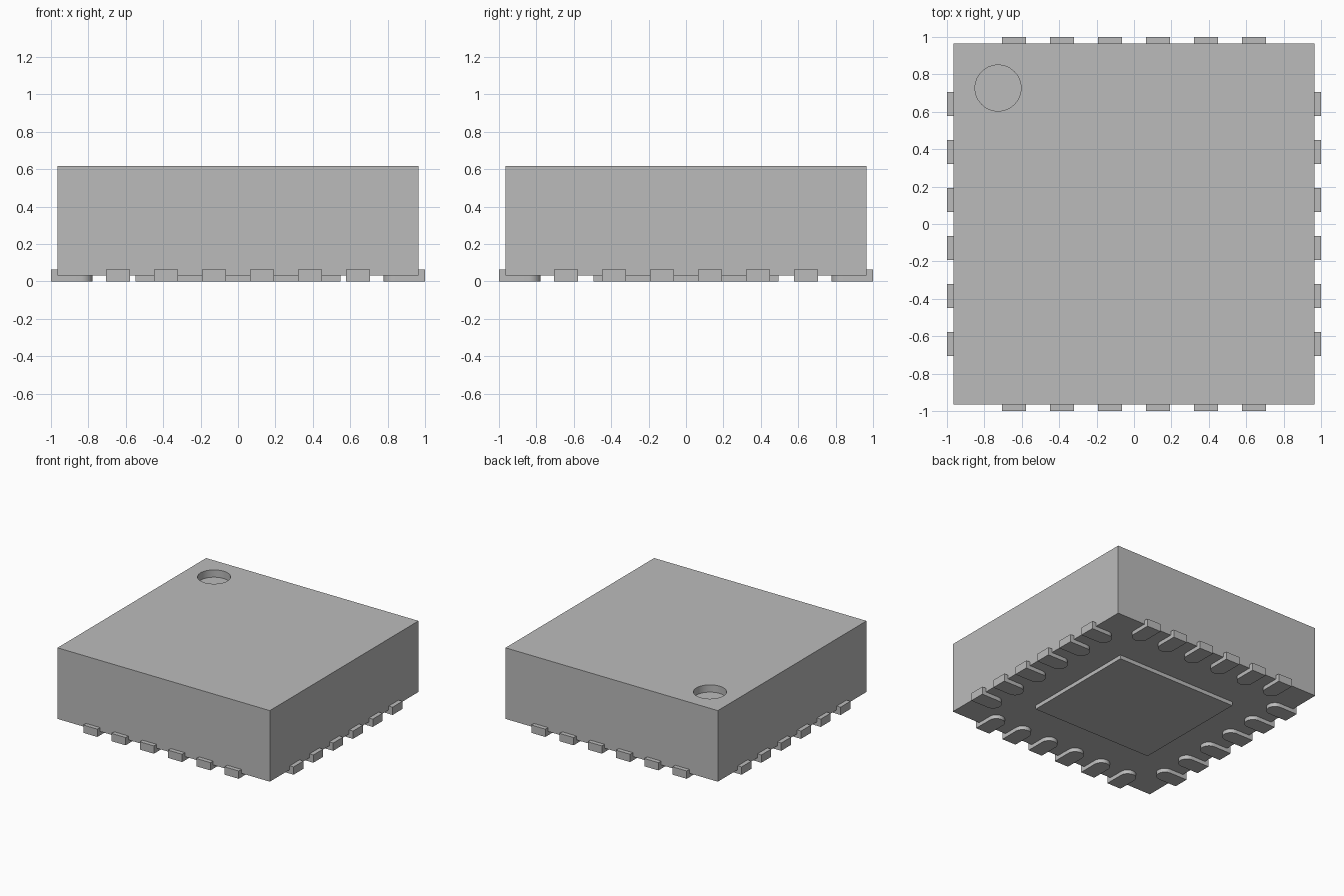
import bpy
import bmesh
from math import pi, sin, cos
from mathutils import Matrix

cube = bpy.data.objects.get("Cube")
if cube:
    bpy.data.objects.remove(cube, do_unlink=True)

HALF = 0.965            # half width of the body
BASE, TOP = 0.032, 0.616
PAD_W, PAD_TOP, PITCH = 0.128, 0.064, 0.257
PAD_INNER = 0.777       # distance of the rounded pad ends from the centre

grey = bpy.data.materials.new("plain grey")
grey.use_nodes = True
colour = (0.5, 0.5, 0.5, 1)
grey.diffuse_color = colour
grey.node_tree.nodes["Principled BSDF"].inputs["Base Color"].default_value = colour


def add_object(name, bm):
    bmesh.ops.recalc_face_normals(bm, faces=bm.faces)
    mesh = bpy.data.meshes.new(name)
    bm.to_mesh(mesh)
    bm.free()
    mesh.materials.append(grey)
    obj = bpy.data.objects.new(name, mesh)
    bpy.context.collection.objects.link(obj)
    return obj


def box(name, half_x, half_y, z0, z1):
    bm = bmesh.new()
    place = Matrix.Translation((0, 0, (z0 + z1) / 2)) @ Matrix.Diagonal((2 * half_x, 2 * half_y, z1 - z0, 1))
    bmesh.ops.create_cube(bm, size=1, matrix=place)
    return add_object(name, bm)


def smooth(obj):
    bpy.ops.object.select_all(action="DESELECT")
    obj.select_set(True)
    bpy.context.view_layer.objects.active = obj
    bpy.ops.object.shade_smooth_by_angle(angle=pi / 6)


# Body with a round dimple marking the first corner
body = box("body", HALF, HALF, BASE, TOP)
bm = bmesh.new()
bmesh.ops.create_cone(bm, cap_ends=True, segments=48, radius1=0.123, radius2=0.123,
                      depth=0.12, matrix=Matrix.Translation((-0.727, 0.727, TOP)))
cutter = add_object("dimple_cutter", bm)
cutter.hide_render = True
cut = body.modifiers.new("dimple", "BOOLEAN")
cut.operation = "DIFFERENCE"
cut.solver = "EXACT"
cut.object = cutter
bpy.context.view_layer.objects.active = body
bpy.ops.object.modifier_apply(modifier=cut.name)
bpy.data.objects.remove(cutter, do_unlink=True)
smooth(body)

# Large central pad on the underside
box("centre_pad", 0.548, 0.495, 0, BASE + 0.005)


# Row of contact pads along one side, each with a rounded inner end
def contact_row(name, angle):
    bm = bmesh.new()
    r, steps = PAD_W / 2, 16
    for i in range(6):
        x = (i - 2.5) * PITCH
        outline = [(x - r, -1), (x + r, -1)]
        outline += [(x + r * cos(pi * k / steps), -PAD_INNER - r + r * sin(pi * k / steps))
                    for k in range(steps + 1)]
        face = bm.faces.new([bm.verts.new((px, py, 0)) for px, py in outline])
        raised = bmesh.ops.extrude_face_region(bm, geom=[face])["geom"]
        verts = [v for v in raised if isinstance(v, bmesh.types.BMVert)]
        bmesh.ops.translate(bm, verts=verts, vec=(0, 0, PAD_TOP))
    bmesh.ops.rotate(bm, verts=bm.verts, cent=(0, 0, 0), matrix=Matrix.Rotation(angle, 3, "Z"))
    smooth(add_object(name, bm))


for n, side in enumerate(("front", "left", "back", "right")):
    contact_row(side + "_contacts", n * pi / 2)
